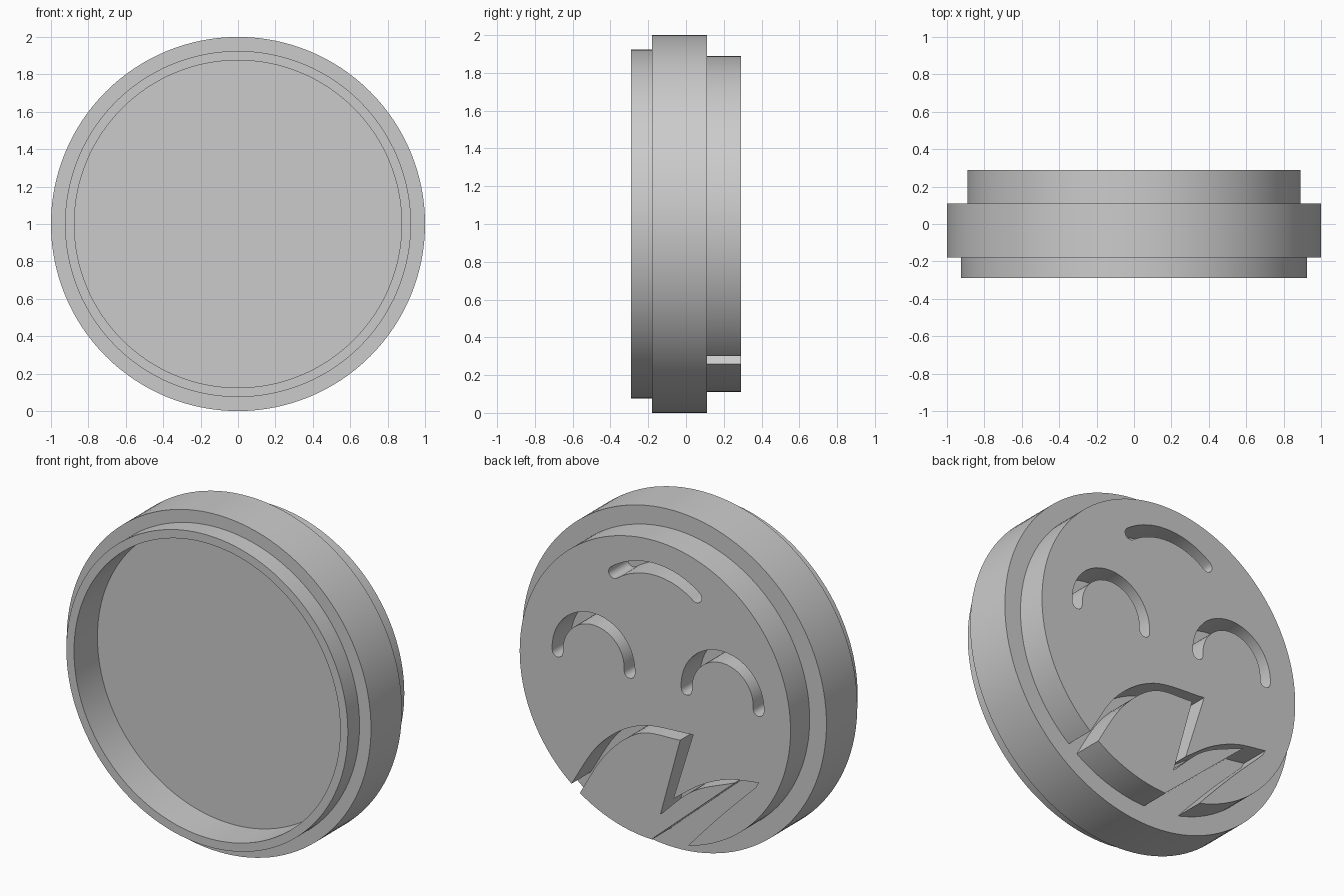
import bpy, bmesh, math
from mathutils import Vector

cube = bpy.data.objects.get("Cube")
if cube:
    bpy.data.objects.remove(cube, do_unlink=True)

SEGMENTS = 128
BACK, STEP = 0.29, 0.11

grey = bpy.data.materials.new("plain grey")
grey.use_nodes = True
grey.diffuse_color = (0.6, 0.6, 0.6, 1)
grey.node_tree.nodes["Principled BSDF"].inputs["Base Color"].default_value = (0.6, 0.6, 0.6, 1)


def finish(name, bm):
    bmesh.ops.recalc_face_normals(bm, faces=bm.faces)
    mesh = bpy.data.meshes.new(name)
    bm.to_mesh(mesh)
    bm.free()
    mesh.materials.append(grey)
    obj = bpy.data.objects.new(name, mesh)
    bpy.context.collection.objects.link(obj)
    return obj


def prism(bm, outline, y0, y1):
    """Extrude an (x, height from centre) outline along y."""
    face = bm.faces.new([bm.verts.new((x, y0, z + 1)) for x, z in outline])
    out = bmesh.ops.extrude_face_region(bm, geom=[face])
    verts = [v for v in out["geom"] if isinstance(v, bmesh.types.BMVert)]
    bmesh.ops.translate(bm, verts=verts, vec=(0, y1 - y0, 0))


def arc(cx, cz, radius, start, end, steps=24):
    angles = [math.radians(start + (end - start) * i / steps) for i in range(steps + 1)]
    return [(cx + radius * math.cos(a), cz + radius * math.sin(a)) for a in angles]


def arc_slot(cx, cz, radius, start, end, half=0.035):
    """Outline of an arched slot with round ends."""
    tip_a, tip_b = (arc(cx, cz, radius, a, a, 1)[0] for a in (start, end))
    return (arc(cx, cz, radius + half, start, end)
            + arc(*tip_b, half, end, end + 180, 8)[1:-1]
            + arc(cx, cz, radius - half, end, start)
            + arc(*tip_a, half, start + 180, start + 360, 8)[1:-1])


def smooth_path(points, steps=8):
    """Catmull-Rom path through the points."""
    p = [Vector(q) for q in points]
    p = [2 * p[0] - p[1]] + p + [2 * p[-1] - p[-2]]
    path = []
    for a, b, c, d in zip(p, p[1:], p[2:], p[3:]):
        for i in range(steps):
            t = i / steps
            path.append(0.5 * (2 * b + (c - a) * t + (2 * a - 5 * b + 4 * c - d) * t * t
                               + (3 * b - a - 3 * c + d) * t ** 3))
    return [tuple(q) for q in path] + [points[-1]]


# Turned base: wide band, front lip and shallow front recess
profile = [(0, -0.07), (0.875, -0.07), (0.875, -0.29), (0.925, -0.29),
           (0.925, -0.18), (1, -0.18), (1, STEP), (0, STEP)]
bm = bmesh.new()
verts = [bm.verts.new((r, y, 1)) for r, y in profile]
edges = [bm.edges.new(pair) for pair in zip(verts, verts[1:])]
bmesh.ops.spin(bm, geom=verts + edges, cent=(0, 0, 1), axis=(0, 1, 0),
               angle=math.tau, steps=SEGMENTS)
bmesh.ops.remove_doubles(bm, verts=bm.verts, dist=1e-4)
base = finish("base", bm)

# Raised back disc
bm = bmesh.new()
prism(bm, arc(0, 0, 0.89, 0, 360, SEGMENTS)[:-1], STEP, BACK)
stamp = finish("back_disc", bm)

# Slots: brow and two closed eyes
bm = bmesh.new()
slots = [arc_slot(0, 0.27, 0.45, 53, 127),
         arc_slot(0.405, 0.08, 0.237, -4, 184),
         arc_slot(-0.443, 0.08, 0.237, -4, 184)]

# Beak-like groove, open to the rim at both ends
outer = (smooth_path([(0.64, -0.85), (0.55, -0.70), (0.36, -0.41), (0.1, -0.235), (-0.25, -0.195)])
         + smooth_path([(-0.12, -0.61), (-0.3, -0.48), (-0.48, -0.40), (-0.68, -0.365)])
         + smooth_path([(-0.66, -0.40), (-0.44, -0.62), (-0.22, -0.86), (-0.17, -0.94)]))
inner = (smooth_path([(0.58, -0.90), (0.494, -0.739), (0.32, -0.46), (0.1, -0.28), (-0.165, -0.25)])
         + smooth_path([(-0.035, -0.725), (-0.25, -0.53), (-0.527, -0.406)])
         + [(0.013, -0.88), (0.06, -0.94)])
slots.append(outer + inner[::-1])
for outline in slots:
    prism(bm, outline, STEP - 0.05, BACK + 0.05)
cutter = finish("slot_cutter", bm)
cutter.hide_render = True

# Cut the slots through the back disc
cut = stamp.modifiers.new("slots", "BOOLEAN")
cut.operation = "DIFFERENCE"
cut.solver = "EXACT"
cut.object = cutter
bpy.context.view_layer.objects.active = stamp
bpy.ops.object.modifier_apply(modifier=cut.name)
bpy.data.objects.remove(cutter, do_unlink=True)

# Smooth round walls, sharp rims
for obj in (base, stamp):
    bpy.ops.object.select_all(action="DESELECT")
    obj.select_set(True)
    bpy.context.view_layer.objects.active = obj
    bpy.ops.object.shade_smooth_by_angle(angle=math.radians(30))
